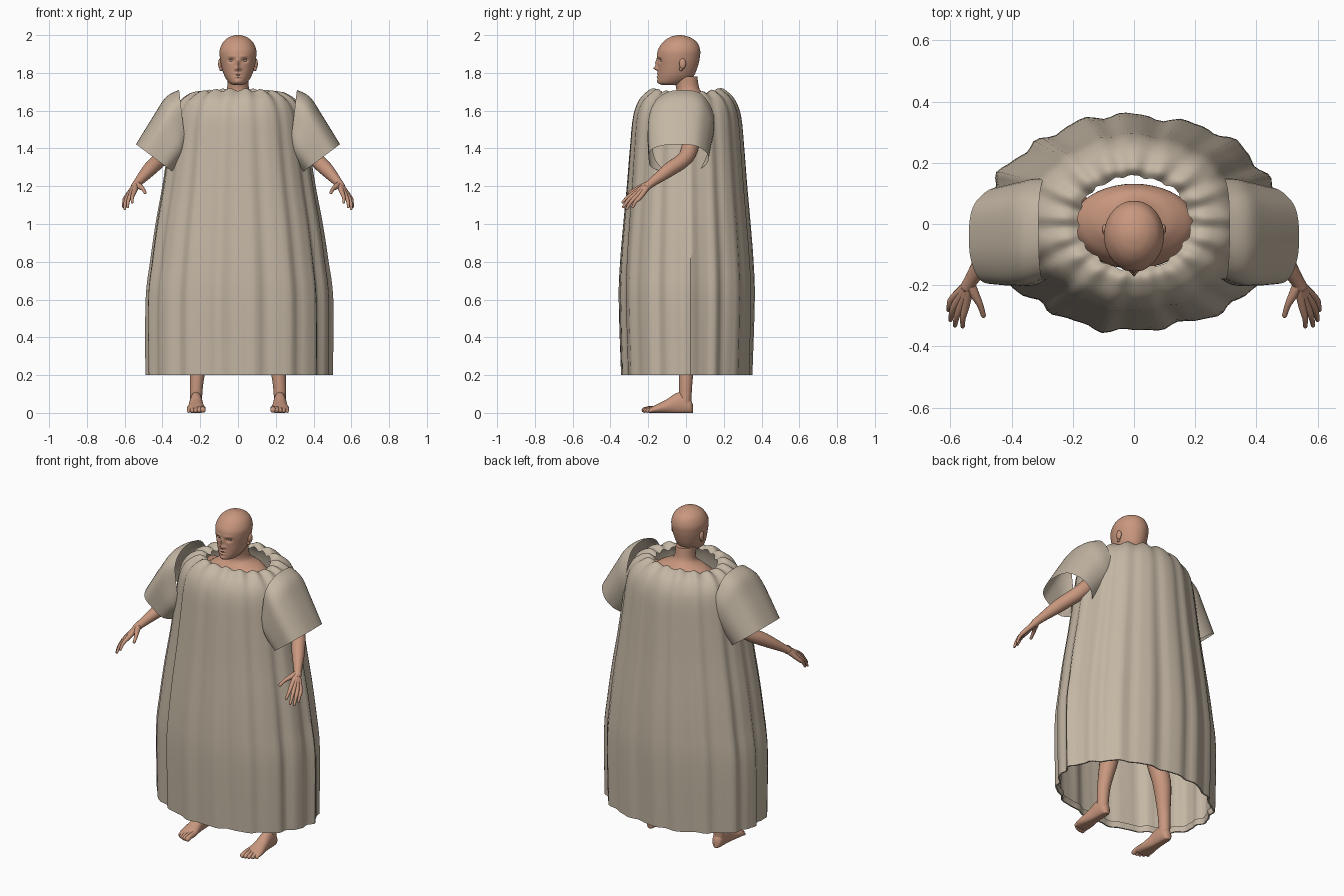
import bpy, bmesh
from math import sin, cos, pi, tau, exp, radians
from mathutils import Vector

cube = bpy.data.objects.get("Cube")
if cube:
    bpy.data.objects.remove(cube)


def material(name, rgb):
    m = bpy.data.materials.new(name)
    m.use_nodes = True
    m.diffuse_color = (*rgb, 1)
    m.node_tree.nodes["Principled BSDF"].inputs["Base Color"].default_value = (*rgb, 1)
    return m


SKIN = material("warm_skin", (0.58, 0.31, 0.21))
CLOTH = material("beige_cloth", (0.55, 0.47, 0.37))
EYE = material("eye_white", (0.55, 0.48, 0.43))


def spline(rows, n):
    """Smooth curve through rows of equal length."""
    out = []
    for i in range(len(rows) - 1):
        a, b, c, d = (rows[min(max(i + k, 0), len(rows) - 1)] for k in (-1, 0, 1, 2))
        for s in range(n):
            t = s / n
            out.append([q + 0.5 * t * (r - p + t * (2*p - 5*q + 4*r - s4 + t * (3*(q - r) + s4 - p)))
                        for p, q, r, s4 in zip(a, b, c, d)])
    return out + [list(rows[-1])]


def finish(name, bm, mat, mirror=False, angle=50):
    bmesh.ops.recalc_face_normals(bm, faces=bm.faces)
    me = bpy.data.meshes.new(name)
    bm.to_mesh(me)
    bm.free()
    me.materials.append(mat)
    me.shade_smooth()
    me.set_sharp_from_angle(angle=radians(angle))
    ob = bpy.data.objects.new(name, me)
    bpy.context.collection.objects.link(ob)
    if mirror:
        ob.modifiers.new("Mirror", "MIRROR")
    return ob


def loft(bm, rings, caps=True):
    loops = [[bm.verts.new(p) for p in ring] for ring in rings]
    n = len(loops[0])
    for a, b in zip(loops, loops[1:]):
        for i in range(n):
            bm.faces.new((a[i], a[(i + 1) % n], b[(i + 1) % n], b[i]))
    if caps:
        bm.faces.new(loops[0])
        bm.faces.new(loops[-1])


def tube(bm, rows, sides=14, steps=5):
    """Round-tipped limb through (x, y, z, radius) rows."""
    pts = spline(rows, steps)
    path = [(Vector(p[:3]), p[3]) for p in pts]
    end, r = path[-1]
    t = (end - path[-2][0]).normalized()
    path += [(end + t * r * 0.5, r * 0.8), (end + t * r * 0.85, r * 0.4)]
    rings = []
    for i, (p, r) in enumerate(path):
        t = (path[min(i + 1, len(path) - 1)][0] - path[max(i - 1, 0)][0]).normalized()
        u = t.cross(Vector((1, 0, 0))).normalized()
        v = t.cross(u)
        rings.append([p + r * (u * cos(k * tau / sides) + v * sin(k * tau / sides))
                      for k in range(sides)])
    loft(bm, rings)


def level(z, rx, front, back, sides):
    """Horizontal elliptical section."""
    yc, ry = (front + back) / 2, (back - front) / 2
    return [Vector((rx * sin(k * tau / sides), yc - ry * cos(k * tau / sides), z))
            for k in range(sides)]


# Gown body: flared, pleated shell closing over the shoulders to the neck hole
gown_rows = [(0.20, 0.485, 0.342, 0.022), (0.6, 0.485, 0.353, 0.024), (0.8, 0.463, 0.347, 0.022),
             (1.0, 0.435, 0.332, 0.02), (1.2, 0.40, 0.315, 0.018), (1.4, 0.37, 0.3, 0.016),
             (1.57, 0.345, 0.284, 0.014), (1.655, 0.31, 0.252, 0.013), (1.70, 0.26, 0.205, 0.012),
             (1.712, 0.22, 0.175, 0.014), (1.695, 0.185, 0.152, 0.025)]


def pleat(a, z):
    wave = sin(17 * a + 0.5 * sin(3 * a) + 0.3 * z)
    return 0.55 * wave + 0.35 * sin(7 * a + 1 + 0.8 * z) + 0.25 * sin(31 * a)


def gown_ring(z, rx, ry, amp, sides=120):
    ring = []
    for k in range(sides):
        a = k * tau / sides
        f = 1 + 1.6 * amp * pleat(a, z)
        top = max(0, z - 1.6) * 10
        dz = top * (0.007 * sin(17 * a) - 0.018 * cos(a) ** 2)
        ring.append(Vector((rx * f * cos(a), ry * f * sin(a) + 0.004, z + dz)))
    return ring


bm = bmesh.new()
hem = [gown_ring(0.235, 0.472, 0.33, 0.022), gown_ring(0.2, 0.476, 0.334, 0.022)]
loft(bm, hem + [gown_ring(*row) for row in spline(gown_rows, 4)], caps=False)
finish("gown_body", bm, CLOTH)


# Sleeves: wide open tubes, rows are centre x, y, z, top vector x, z, half depth
sleeve_rows = [(0.292, -0.02, 1.54, 0.02, 0.17, 0.165), (0.33, -0.03, 1.505, 0.05, 0.168, 0.172),
               (0.37, -0.038, 1.45, 0.07, 0.135, 0.17), (0.44, -0.043, 1.347, 0.10, 0.075, 0.158)]


def soft(v):
    return (abs(v) ** 0.8) * (1 if v > 0 else -1)


bm = bmesh.new()
rings = []
for x, y, z, ux, uz, depth in spline(sleeve_rows, 5):
    ring = []
    for k in range(48):
        a = k * tau / 48
        c, s = soft(cos(a)), soft(sin(a)) * (1 + 0.03 * sin(5 * a))
        ring.append((x + ux * c, y + depth * s, z + uz * c))
    rings.append(ring)
loft(bm, rings, caps=False)
finish("sleeves", bm, CLOTH, mirror=True)

# Torso and neck
torso_rows = [(0.82, 0.12, -0.08, 0.09), (0.95, 0.17, -0.1, 0.12), (1.2, 0.14, -0.1, 0.09),
              (1.4, 0.17, -0.14, 0.12), (1.55, 0.2, -0.145, 0.13), (1.62, 0.195, -0.12, 0.13),
              (1.665, 0.14, -0.08, 0.115), (1.69, 0.078, -0.058, 0.09), (1.72, 0.058, -0.052, 0.07),
              (1.78, 0.056, -0.07, 0.06)]
bm = bmesh.new()
loft(bm, [level(*row, 40) for row in spline(torso_rows, 5)])
finish("torso_and_neck", bm, SKIN)

# Head: smooth skull, then the face is pushed in and out
head_rows = [(1.736, 0.02, -0.125, -0.05), (1.745, 0.044, -0.145, -0.01), (1.77, 0.064, -0.149, 0.03),
             (1.80, 0.078, -0.148, 0.05), (1.84, 0.089, -0.149, 0.064), (1.88, 0.096, -0.153, 0.073),
             (1.92, 0.097, -0.149, 0.075), (1.96, 0.081, -0.124, 0.06), (1.985, 0.054, -0.093, 0.028),
             (1.997, 0.025, -0.06, -0.008), (2.0, 0.004, -0.039, -0.031)]
# Face features: x, z, width, height, push
face = [(0, 1.824, 0.010, 0.011, 0.022), (0, 1.85, 0.008, 0.02, 0.013), (0.014, 1.82, 0.006, 0.007, 0.008),
        (0.036, 1.866, 0.015, 0.010, -0.014), (0.03, 1.888, 0.024, 0.008, 0.004),
        (0, 1.796, 0.018, 0.005, 0.007), (0, 1.779, 0.015, 0.005, 0.007),
        (0, 1.788, 0.02, 0.002, -0.004), (0, 1.755, 0.016, 0.011, 0.006)]
bm = bmesh.new()
loft(bm, [level(*row, 112) for row in spline(head_rows, 7)])
for v in bm.verts:
    if v.co.y < -0.06:
        x, z = abs(v.co.x), v.co.z
        v.co.y -= sum(d * exp(-((x - fx) / w) ** 2 - ((z - fz) / h) ** 2) for fx, fz, w, h, d in face)
finish("head", bm, SKIN)


def ellipsoid(bm, centre, size, segments=20):
    made = bmesh.ops.create_uvsphere(bm, u_segments=segments, v_segments=12, radius=1)
    for v in made["verts"]:
        v.co = Vector(centre) + Vector([a * b for a, b in zip(v.co, size)])


# Eyes, eyelids and ears
bm = bmesh.new()
ellipsoid(bm, (0.036, -0.124, 1.865), (0.012, 0.012, 0.009))
finish("eyes", bm, EYE, mirror=True)
bm = bmesh.new()
ellipsoid(bm, (0.036, -0.123, 1.871), (0.014, 0.0125, 0.006))
finish("eyelids", bm, SKIN, mirror=True)
bm = bmesh.new()
ellipsoid(bm, (0.094, -0.018, 1.848), (0.011, 0.018, 0.028))
ellipsoid(bm, (0.09, -0.026, 1.822), (0.009, 0.01, 0.012))
finish("ears", bm, SKIN, mirror=True)

# Arms
bm = bmesh.new()
tube(bm, [(0.17, 0.03, 1.60, 0.06), (0.3, 0.03, 1.46, 0.05), (0.40, 0, 1.355, 0.041),
          (0.47, -0.09, 1.287, 0.037), (0.53, -0.18, 1.22, 0.023), (0.545, -0.205, 1.2, 0.022)], 20)
finish("arms", bm, SKIN, mirror=True)

# Hands: each finger runs from the wrist over its knuckle, together forming the palm
wrist = (0.537, -0.195, 1.21, 0.018)
fingers = [((0.551, -0.272, 1.166), (0.56, -0.335, 1.115)), ((0.568, -0.272, 1.154), (0.585, -0.332, 1.09)),
           ((0.583, -0.262, 1.146), (0.6, -0.314, 1.08)), ((0.592, -0.243, 1.142), (0.606, -0.282, 1.09))]
bm = bmesh.new()
for knuckle, tip in fingers:
    mid = [(a + b) / 2 for a, b in zip(knuckle, tip)]
    tube(bm, [wrist, (*knuckle, 0.0125), (mid[0] + 0.004, mid[1] - 0.004, mid[2] + 0.003, 0.0095), (*tip, 0.007)])
tube(bm, [wrist, (0.52, -0.232, 1.198, 0.015), (0.503, -0.265, 1.185, 0.0105), (0.492, -0.30, 1.165, 0.008)])
finish("hands", bm, SKIN, mirror=True)

# Legs
bm = bmesh.new()
tube(bm, [(0.085, 0.02, 0.92, 0.09), (0.12, 0.01, 0.72, 0.077), (0.155, 0, 0.5, 0.055),
          (0.19, 0.012, 0.36, 0.052), (0.215, 0, 0.2, 0.038), (0.222, -0.003, 0.1, 0.033),
          (0.222, -0.004, 0.05, 0.032)], 20)
finish("legs", bm, SKIN, mirror=True)

# Feet: sections along the sole (y, half width, height), then five toes
foot_rows = [(0.036, 0.012, 0.045), (0.022, 0.028, 0.075), (-0.02, 0.034, 0.11), (-0.06, 0.036, 0.1),
             (-0.1, 0.041, 0.073), (-0.15, 0.049, 0.048), (-0.185, 0.046, 0.03), (-0.195, 0.036, 0.02)]
bm = bmesh.new()
rings = []
for y, w, h in spline(foot_rows, 4):
    rings.append([(0.222 + w * cos(k * tau / 24), y, max(0, h * (0.45 + 0.55 * sin(k * tau / 24))))
                  for k in range(24)])
loft(bm, rings)
for i in range(5):
    x, r = 0.186 + 0.0185 * i, 0.0145 - 0.0014 * i
    reach = -0.222 + 0.002 * i * i
    tube(bm, [(x, -0.15, 0.024, r), (x, reach + 0.025, 0.021, r), (x, reach, r, r)])
finish("feet", bm, SKIN, mirror=True)
